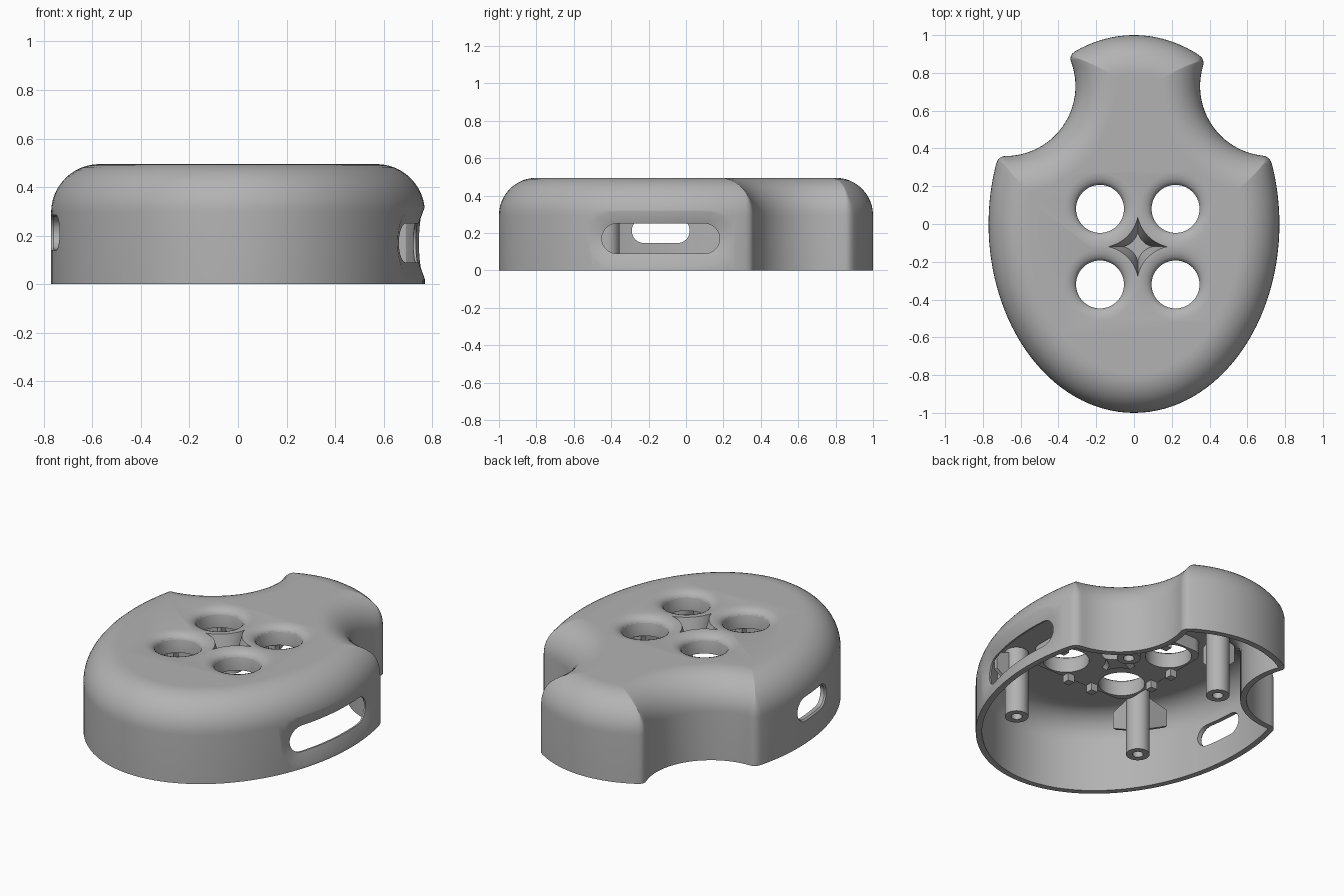
import bpy, bmesh, math
from math import sin, cos, pi

cube = bpy.data.objects.get("Cube")
if cube:
    bpy.data.objects.remove(cube, do_unlink=True)

grey = bpy.data.materials.new("plain_grey")
grey.use_nodes = True
COLOUR = (0.45, 0.45, 0.45, 1)
grey.diffuse_color = COLOUR
grey.node_tree.nodes["Principled BSDF"].inputs["Base Color"].default_value = COLOUR

CX, CY = 0.02, -0.12                       # centre of the button cluster
HOLES = [(CX + sx * 0.2, CY + sy * 0.2) for sx in (-1, 1) for sy in (-1, 1)]


def loft(name, rings, strip_caps=False):
    """Closed solid through rings of equal point count."""
    bm = bmesh.new()
    rows = [[bm.verts.new(p) for p in ring] for ring in rings]
    n = len(rows[0])
    for a, b in zip(rows, rows[1:]):
        for i in range(n):
            j = (i + 1) % n
            bm.faces.new((a[i], a[j], b[j], b[i]))
    for row in (rows[0], rows[-1]):
        if strip_caps:
            for i in range(n // 2 - 1):
                bm.faces.new((row[i], row[i + 1], row[n - 2 - i], row[n - 1 - i]))
        else:
            bm.faces.new(row)
    bmesh.ops.recalc_face_normals(bm, faces=bm.faces)
    me = bpy.data.meshes.new(name)
    bm.to_mesh(me)
    bm.free()
    me.materials.append(grey)
    ob = bpy.data.objects.new(name, me)
    bpy.context.collection.objects.link(ob)
    return ob


def circle(x, y, r, z, n=64):
    return [(x + r * cos(2 * pi * i / n), y + r * sin(2 * pi * i / n), z) for i in range(n)]


def lathe(name, x, y, profile, n=64):
    return loft(name, [circle(x, y, r, z, n) for r, z in profile])


def finish(ob, cutters=()):
    bpy.ops.object.select_all(action='DESELECT')
    ob.select_set(True)
    bpy.context.view_layer.objects.active = ob
    for c in cutters:
        m = ob.modifiers.new("cut", 'BOOLEAN')
        m.operation, m.solver, m.object = 'DIFFERENCE', 'EXACT', c
        bpy.ops.object.modifier_apply(modifier=m.name)
    bpy.ops.object.shade_smooth_by_angle(angle=math.radians(30))


def outline(d, z):
    """Ellipse with two round bites, inset by d, with slightly rounded corners."""
    a, b, r = 0.77 - d, 1 - d, 0.37 + d
    right, left = (0.72, 0.73), (-0.68, 0.73)

    def on_circle(c):
        return lambda t: (c[0] + r * cos(t), c[1] + r * sin(t))

    def on_ellipse(t):
        return (a * cos(t), b * sin(t))

    def meet(c, inside, outside):
        for _ in range(40):
            mid = (inside + outside) / 2
            x, y = on_circle(c)(mid)
            if (x / a) ** 2 + (y / b) ** 2 < 1:
                inside = mid
            else:
                outside = mid
        return inside

    def phi(c, t):
        x, y = on_circle(c)(t)
        return math.atan2(y / b, x / a)

    r_low, r_high = meet(right, pi, 1.83 * pi), meet(right, pi, pi / 2)
    l_low, l_high = meet(left, 0, -0.83 * pi), meet(left, 0, pi / 2)
    pieces = [(on_ellipse, phi(left, l_low) - 2 * pi, phi(right, r_low), 72, 0.85),
              (on_circle(right), r_low, r_high, 24, r),
              (on_ellipse, phi(right, r_high), phi(left, l_high), 20, 0.77),
              (on_circle(left), l_high, l_low, 24, r)]
    trim = max(0.04 - d, 0.003)
    runs = []
    for f, t0, t1, n, size in pieces:
        e = math.copysign(trim / size, t1 - t0)
        s0, s1 = t0 + e, t1 - e
        runs.append(([f(s0 + (s1 - s0) * i / n) for i in range(n + 1)], f(t1)))
    pts = []
    for k, (run, corner) in enumerate(runs):
        p, q = run[-1], runs[(k + 1) % 4][0][0]
        pts += run
        for t in (0.25, 0.5, 0.75):
            pts.append(tuple((1 - t) ** 2 * p[i] + 2 * t * (1 - t) * corner[i] + t * t * q[i]
                             for i in (0, 1)))
    return [(x, y, z) for x, y in pts]


# Hollow shell: inner ceiling, down the inside, across the rim, up the outside
def skin(d0, radius, steps=12):
    out = [(d0, 0)]
    for i in range(steps + 1):
        t = pi / 2 * i / steps
        out.append((d0 + radius * (1 - cos(t)), 0.295 + radius * sin(t)))
    return out + [(0.21, 0.295 + radius)]


shell = loft("shell", [outline(d, z) for d, z in skin(0.035, 0.165)[::-1] + skin(0, 0.2)])

# Thick plate under the roof that carries the button holes
def rounded_square(half, r, z):
    pts = []
    for k in range(4):
        for i in range(7):
            t = pi / 2 * (k + i / 6)
            sx, sy = (1, -1, -1, 1)[k], (1, 1, -1, -1)[k]
            pts.append((CX + sx * (half - r) + r * cos(t), CY + sy * (half - r) + r * sin(t), z))
    return pts


plate = loft("button_plate", [rounded_square(0.34, 0.07, z) for z in (0.38, 0.47)])

# Four-pointed star between the holes
def star(scale, z):
    R, pts = 0.205, []
    a0 = math.acos(0.2 / R)
    for k in range(4):
        ang = pi / 2 * k
        for i in range(12):
            t = pi + pi / 4 + pi / 4 - a0 - (pi / 2 - 2 * a0) * i / 12
            x, y = 0.2 + R * cos(t), 0.2 + R * sin(t)
            pts.append((CX + scale * (x * cos(ang) - y * sin(ang)),
                        CY + scale * (x * sin(ang) + y * cos(ang)), z))
    return pts


# Side slots that follow the curved wall
def slot(name, side, half_w, half_h, zc, layers, n=48):
    rings = []
    for off, grow in layers:
        w, r, top, low = half_w + grow, half_h + grow, [], []
        for k in range(n):
            u = w * cos((k + 0.5) / n * pi)
            over = max(abs(u) - (w - r), 0)
            h = math.sqrt(r * r - over * over)
            y = -0.135 + u
            x = side * (0.77 * math.sqrt(1 - y * y) + off)
            top.append((x, y, zc + h))
            low.append((x, y, zc - h))
        rings.append(top + low[::-1])
    return loft(name, rings, strip_caps=True)


DISH = [(0.127, 0.3), (0.127, 0.46), (0.132, 0.472), (0.145, 0.483),
        (0.165, 0.491), (0.195, 0.496), (0.195, 0.6)]
hole_cutters = [lathe("hole_cutter", x, y, DISH) for x, y in HOLES]
star_cutter = loft("star_cutter", [star(0.5, 0.365), star(1, 0.495), star(1, 0.55)])
wide = slot("wide_slot_cutter", 1, 0.315, 0.08, 0.17,
            [(-0.12, 0), (-0.025, 0), (0, 0.07), (0.03, 0.154)])
narrow = slot("narrow_slot_cutter", -1, 0.155, 0.066, 0.212,
              [(-0.12, 0), (-0.01, 0), (0, 0.008), (0.03, 0.032)])

# Underside of the star pocket
bump = loft("star_pocket", [star(0.6, 0.345), star(0.9, 0.39)])

finish(shell, hole_cutters + [star_cutter, wide, narrow])
finish(plate, hole_cutters + [star_cutter])
finish(bump, [star_cutter])
for c in hole_cutters + [star_cutter, wide, narrow]:
    bpy.data.objects.remove(c, do_unlink=True)


# Screw posts with two outward fins each
def fin(x, y, dx, dy, length):
    side = [(0, 0.2), (0, 0.45), (length, 0.4), (length, 0.3)]
    t = 0.012
    finish(loft("post_fin", [[(x + dx * s + dy * o, y + dy * s + dx * o, z) for s, z in side]
                             for o in (-t, t)]))


for x, y, length in [(-0.38, -0.42, 0.2), (0.4, -0.53, 0.15),
                     (-0.3, 0.36, 0.11), (0.34, 0.36, 0.11)]:
    finish(lathe("screw_post", x, y, [(0.03, 0.2), (0.03, 0.05), (0.065, 0.05), (0.065, 0.455)], 32))
    fin(x, y, math.copysign(1, x), 0, length)
    fin(x, y, 0, -1, length)

# Small clips around the holes under the plate
for hx, hy in HOLES:
    for k in range(2):
        a = math.atan2(hy - CY, hx - CX) + (-1, 1)[k] * pi / 2
        x, y, h = hx + 0.165 * cos(a), hy + 0.165 * sin(a), 0.022
        base = [(x - h, y - h), (x + h, y - h), (x + h, y + h), (x - h, y + h)]
        finish(loft("hole_clip", [[(px, py, z) for px, py in base] for z in (0.335, 0.385)]))
